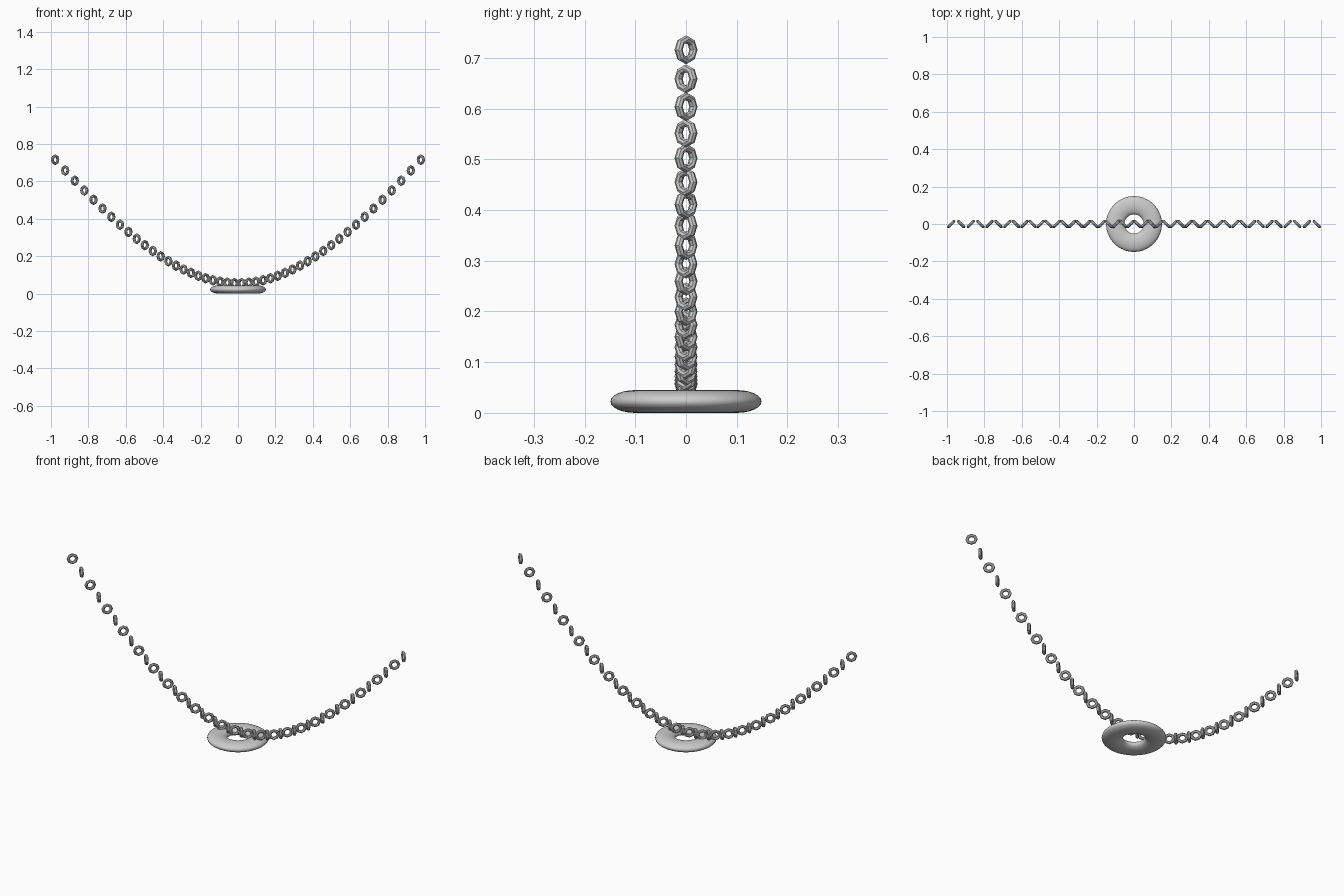
import bpy, math

if "Cube" in bpy.data.objects:
    bpy.data.objects.remove(bpy.data.objects["Cube"])

# Round pendant: squashed smooth torus lying flat
bpy.ops.mesh.primitive_torus_add(major_segments=64, minor_segments=24,
                                 major_radius=0.1, minor_radius=0.049)
pendant = bpy.context.object
pendant.name = "pendant"
pendant.scale.z = 0.0225 / 0.049
pendant.location.z = 0.0225
bpy.ops.object.transform_apply(location=False, rotation=False, scale=True)
bpy.ops.object.shade_smooth()

# Low-poly chain link, standing upright, shared by all links
bpy.ops.mesh.primitive_torus_add(major_segments=8, minor_segments=8,
                                 major_radius=0.0206, minor_radius=0.008,
                                 rotation=(math.pi / 2, 0, 0))
first = bpy.context.object
bpy.ops.object.transform_apply(rotation=True)
bpy.ops.object.shade_flat()
first.data.name = "chain_link"

# Chain: links spaced along a cubic curve, turned alternately left and right
COUNT = 46
PATH = [(-0.9775, 0.716), (-0.17, -0.164), (0.17, -0.164), (0.9775, 0.716)]


def path_point(t):
    w = [(1 - t) ** 3, 3 * t * (1 - t) ** 2, 3 * t * t * (1 - t), t ** 3]
    return [sum(k * p[a] for k, p in zip(w, PATH)) for a in (0, 1)]


for i in range(COUNT):
    link = first if i == 0 else bpy.data.objects.new("link", first.data)
    if i:
        bpy.context.collection.objects.link(link)
    link.name = f"chain_link_{i + 1:02d}"
    x, z = path_point(i / (COUNT - 1))
    link.location = (x, 0, z)
    link.rotation_euler = (0, 0, math.radians(45 if i % 2 == 0 else -45))
